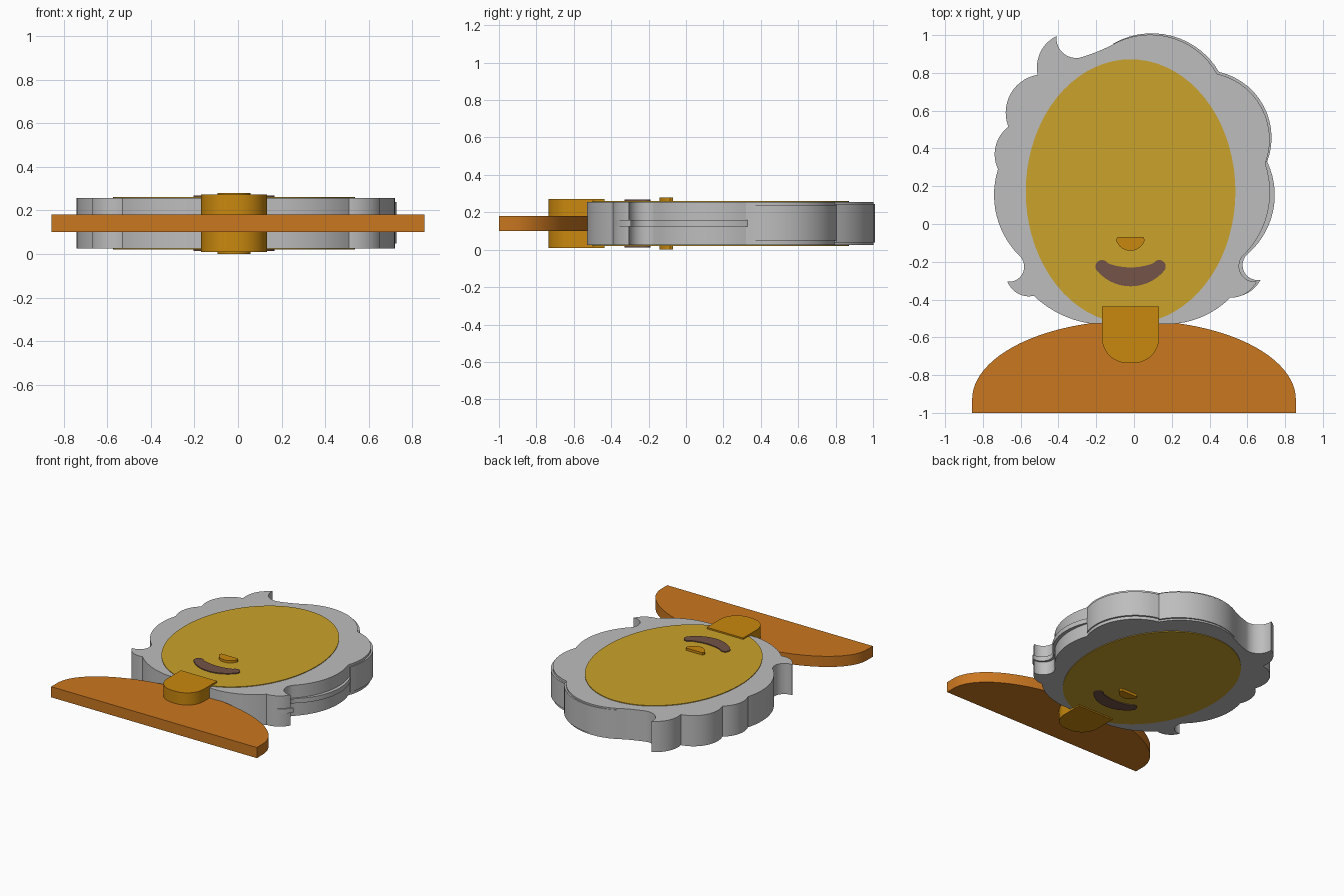
import bpy, bmesh, math
from mathutils import Vector

if "Cube" in bpy.data.objects:
    bpy.data.objects.remove(bpy.data.objects["Cube"], do_unlink=True)


def material(name, rgb):
    lin = [((c / 255 + 0.055) / 1.055) ** 2.4 for c in rgb] + [1]
    m = bpy.data.materials.new(name)
    m.use_nodes = True
    m.diffuse_color = lin
    m.node_tree.nodes["Principled BSDF"].inputs["Base Color"].default_value = lin
    return m


silver = material("silver grey", (189, 189, 189))
gold = material("gold", (203, 163, 43))
ochre = material("ochre", (201, 136, 14))
orange = material("burnt orange", (202, 119, 32))
brown = material("brown", (115, 83, 71))


def arc(a, via, b, steps=14):
    """Points on the circle from a through via, leaving out b."""
    a, v, b = Vector(a), Vector(via), Vector(b)
    p, q = v - a, b - a
    d = 2 * p.cross(q)
    c = a + Vector((q.y * p.length_squared - p.y * q.length_squared,
                    p.x * q.length_squared - q.x * p.length_squared)) / d
    r = (a - c).length
    ang = lambda w: math.atan2(w.y - c.y, w.x - c.x)
    start = ang(a)
    sweep = (ang(b) - start) % math.tau
    if (ang(v) - start) % math.tau > sweep:
        sweep -= math.tau
    return [(c.x + r * math.cos(start + sweep * i / steps),
             c.y + r * math.sin(start + sweep * i / steps)) for i in range(steps)]


def outline(segs):
    """Closed outline from (corner, bulge point or None) pairs."""
    pts = []
    for (a, via), (b, _) in zip(segs, segs[1:] + segs[:1]):
        pts += arc(a, via, b) if via else [a]
    return pts


def slab(name, pts, z0, z1, mat):
    bm = bmesh.new()
    face = bm.faces.new([bm.verts.new((x, y, z0)) for x, y in pts])
    top = bmesh.ops.extrude_face_region(bm, geom=[face])["geom"]
    bmesh.ops.translate(bm, vec=(0, 0, z1 - z0),
                        verts=[g for g in top if isinstance(g, bmesh.types.BMVert)])
    bmesh.ops.recalc_face_normals(bm, faces=bm.faces)
    me = bpy.data.meshes.new(name)
    bm.to_mesh(me)
    bm.free()
    me.materials.append(mat)
    ob = bpy.data.objects.new(name, me)
    bpy.context.collection.objects.link(ob)
    bpy.ops.object.select_all(action="DESELECT")
    ob.select_set(True)
    bpy.context.view_layer.objects.active = ob
    bpy.ops.object.shade_smooth_by_angle(angle=math.radians(30))
    return ob


# Hair: full-height scalloped body, clockwise from the top curl
hair = [
    ((-.41, .995), (-.375, .905)), ((-.29, .88), (-.2, .91)),
    ((-.085, .965), (.22, .98)), ((.44, .795), (.64, .67)),
    ((.695, .32), (.72, .15)), ((.575, -.17), (.558, -.24)),
    ((.65, -.305), (.61, -.355)), ((.51, -.39), (.385, -.48)),
    ((.19, -.53), None), ((-.23, -.527), (-.385, -.48)),
    ((-.53, -.38), (-.62, -.365)), ((-.67, -.305), (-.585, -.25)),
    ((-.6, -.175), (-.735, .08)), ((-.72, .29), (-.735, .4)),
    ((-.665, .515), (-.64, .71)), ((-.51, .79), (-.49, .92)),
]
slab("hair", outline(hair), .025, .256, silver)

# Raised bands that stand slightly proud of the hair on its left side
centre = (0, .2)
bands = [
    ("top_hair_band", .038, .245, [((-.11, .955), (.22, .99)), ((.45, .805), None)]),
    ("upper_hair_band", .048, .238, [((.45, .805), (.65, .68)), ((.705, .33), None)]),
    ("lower_hair_ridge", .125, .16, [((.705, .33), (.745, .15)), ((.6, -.16), (.578, -.24)),
                                     ((.67, -.295), (.625, -.35)), ((.52, -.385), None)]),
]
for name, z0, z1, segs in bands:
    slab(name, outline(segs + [(centre, None)]), z0, z1, silver)

# Face: oval showing on both sides
oval = [(-.018 + .555 * math.cos(math.tau * i / 72), .172 + .7 * math.sin(math.tau * i / 72))
        for i in range(72)]
slab("face", oval, .02, .261, gold)

# Mouth and nose
mouth = [((-.14, -.207), (-.018, -.23)), ((.104, -.207), (.16, -.203)),
         ((.162, -.245), (-.018, -.33)), ((-.198, -.245), (-.196, -.203))]
slab("mouth", outline(mouth), .013, .268, brown)
nose = [((-.088, -.07), None), ((.05, -.07), None),
        ((.057, -.085), (-.019, -.142)), ((-.095, -.085), None)]
slab("nose", outline(nose), 0, .279, ochre)

# Neck: flat top, rounded lower end
neck = [((-.17, -.437), None), ((.133, -.437), None), ((.133, -.6), (.095, -.695)),
        ((0, -.736), None), ((-.037, -.736), (-.132, -.695)), ((-.17, -.6), None)]
slab("neck", outline(neck), .01, .272, ochre)

# Shoulders: half oval on a straight base
dome = [(.857 * math.cos(math.pi * i / 48), -.93 + .42 * math.sin(math.pi * i / 48))
        for i in range(49)]
slab("shoulders", [(-.857, -1), (.857, -1)] + dome, .1, .18, orange)
